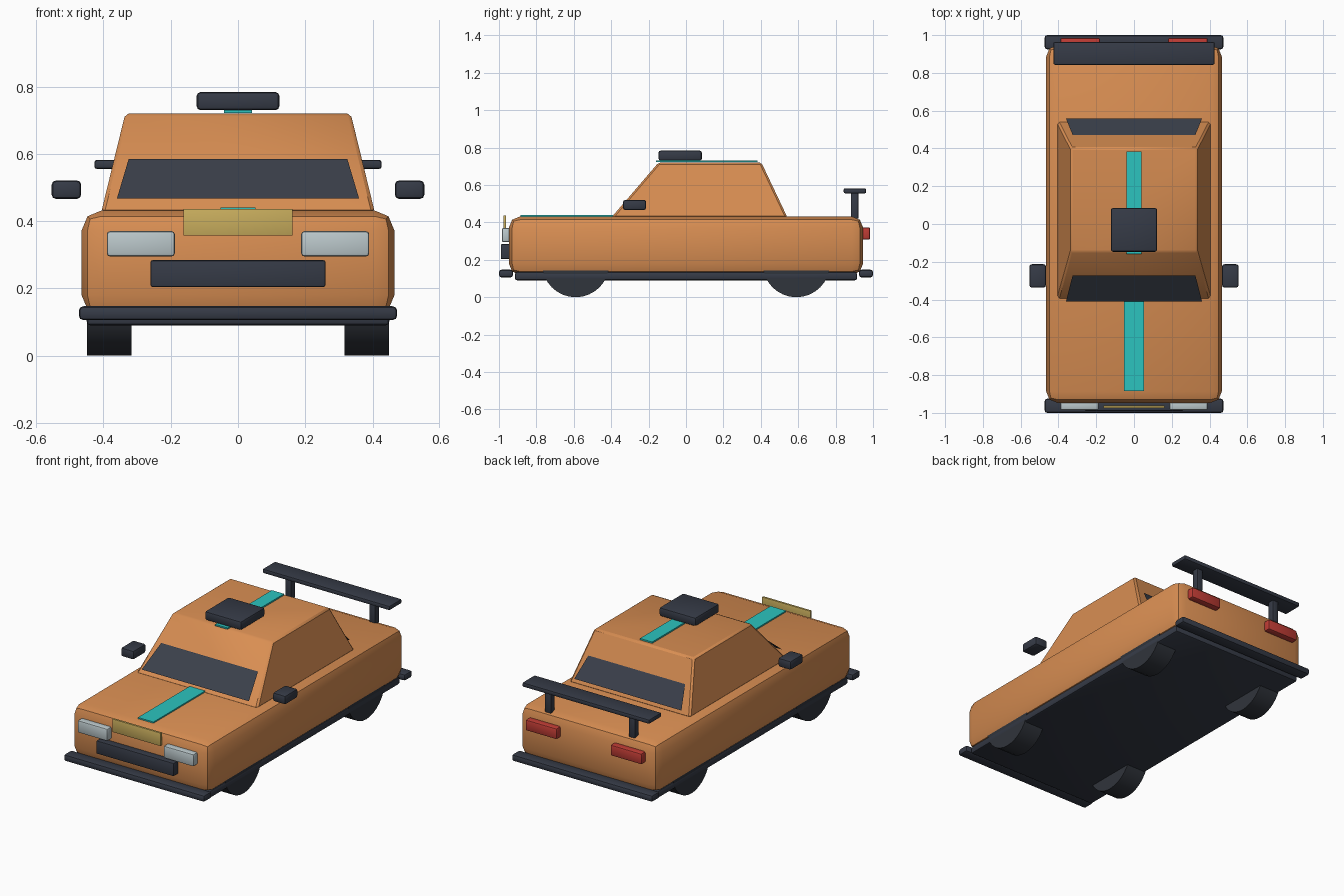
import bpy, bmesh, math
from mathutils import Matrix

cube = bpy.data.objects.get("Cube")
if cube:
    bpy.data.objects.remove(cube, do_unlink=True)


def material(name, rgb):
    m = bpy.data.materials.new(name)
    m.use_nodes = True
    m.diffuse_color = (*rgb, 1)
    m.node_tree.nodes["Principled BSDF"].inputs["Base Color"].default_value = (*rgb, 1)
    return m


ORANGE = material("orange paint", (0.69, 0.27, 0.085))
DARK = material("dark trim", (0.036, 0.043, 0.062))
TIRE = material("tire rubber", (0.03, 0.035, 0.045))
GLASS = material("dark glass", (0.043, 0.051, 0.07))
TEAL = material("teal stripe", (0.025, 0.55, 0.52))
YELLOW = material("yellow plate", (0.58, 0.42, 0.11))
LAMP = material("pale lamp", (0.5, 0.58, 0.6))
RED = material("red lamp", (0.52, 0.045, 0.035))


def finish(name, bm, mat):
    mesh = bpy.data.meshes.new(name)
    bmesh.ops.recalc_face_normals(bm, faces=bm.faces)
    bm.to_mesh(mesh)
    bm.free()
    mesh.materials.append(mat)
    ob = bpy.data.objects.new(name, mesh)
    bpy.context.collection.objects.link(ob)
    bpy.ops.object.select_all(action="DESELECT")
    ob.select_set(True)
    bpy.context.view_layer.objects.active = ob
    bpy.ops.object.shade_smooth_by_angle(angle=math.radians(30))
    return ob


def bevel(bm, width, segments):
    if width:
        bmesh.ops.bevel(bm, geom=bm.edges[:], offset=width, segments=segments,
                        profile=0.5, affect="EDGES", clamp_overlap=True)


def box(name, mat, xs, ys, zs, width=0.0, segments=2):
    """Box between the given limits, with rounded edges."""
    bm = bmesh.new()
    bmesh.ops.create_cube(bm, size=1)
    for v in bm.verts:
        for i, (lo, hi) in enumerate((xs, ys, zs)):
            v.co[i] = hi if v.co[i] > 0 else lo
    bevel(bm, width, segments)
    return finish(name, bm, mat)


def pair(name, mat, xs, ys, zs, width=0.0):
    """Matching boxes on the left (+x) and right."""
    box("left_" + name, mat, xs, ys, zs, width)
    box("right_" + name, mat, (-xs[1], -xs[0]), ys, zs, width)


# Body shell and floor
box("body", ORANGE, (-0.465, 0.465), (-0.947, 0.947), (0.12, 0.432), 0.06)
box("underbody", DARK, (-0.45, 0.45), (-0.915, 0.915), (0.09, 0.135), 0.012)

# Tapered cabin
bm = bmesh.new()
bmesh.ops.create_cube(bm, size=1)
for v in bm.verts:
    top = v.co.z > 0
    front = v.co.y < 0
    v.co.x = math.copysign(0.335 if top else 0.407, v.co.x)
    v.co.y = (-0.147 if front else 0.403) if top else (-0.4 if front else 0.543)
    v.co.z = 0.72 if top else 0.425
bevel(bm, 0.01, 1)
finish("cabin", bm, ORANGE)


# Window panes
def pane(name, y_low, y_high):
    bm = bmesh.new()
    corners = [(-0.36, y_low, 0.467), (0.36, y_low, 0.467),
               (0.325, y_high, 0.585), (-0.325, y_high, 0.585)]
    face = bm.faces.new([bm.verts.new(c) for c in corners])
    ob = finish(name, bm, GLASS)
    if (ob.data.polygons[0].normal.y > 0) != (y_low > 0):
        ob.data.flip_normals()


pane("windshield", -0.41, -0.272)
pane("rear_window", 0.558, 0.472)

# Wheels
for side, sx in (("left", 1), ("right", -1)):
    for end, y in (("front", -0.59), ("rear", 0.59)):
        bm = bmesh.new()
        bmesh.ops.create_cone(bm, cap_ends=True, segments=32, radius1=0.18, radius2=0.18,
                              depth=0.133, matrix=Matrix.Translation((sx * 0.383, y, 0.18))
                              @ Matrix.Rotation(math.pi / 2, 4, "Y"))
        finish(f"{side}_{end}_wheel", bm, TIRE)

# Bumpers
for name, ys in (("front_bumper", (-1.0, -0.925)), ("rear_bumper", (0.925, 1.0))):
    box(name, DARK, (-0.473, 0.473), ys, (0.106, 0.147), 0.013)

# Front end
box("grille", DARK, (-0.26, 0.26), (-0.99, -0.935), (0.204, 0.284), 0.006)
box("number_plate", YELLOW, (-0.162, 0.162), (-0.975, -0.962), (0.357, 0.436), 0.001)
pair("headlight", LAMP, (0.188, 0.39), (-0.985, -0.935), (0.295, 0.37), 0.009)

# Rear end
pair("taillight", RED, (0.18, 0.39), (0.935, 0.985), (0.308, 0.374), 0.009)
box("spoiler_wing", DARK, (-0.427, 0.427), (0.843, 0.963), (0.555, 0.582), 0.008)
pair("spoiler_post", DARK, (0.262, 0.302), (0.882, 0.922), (0.42, 0.56), 0.004)

# Side mirrors
pair("mirror", DARK, (0.466, 0.554), (-0.337, -0.213), (0.466, 0.521), 0.013)

# Stripes and roof scoop
box("hood_stripe", TEAL, (-0.052, 0.052), (-0.885, -0.39), (0.431, 0.44))
box("roof_stripe", TEAL, (-0.041, 0.041), (-0.16, 0.383), (0.722, 0.731))
box("roof_scoop", DARK, (-0.123, 0.123), (-0.147, 0.085), (0.73, 0.784), 0.012)
